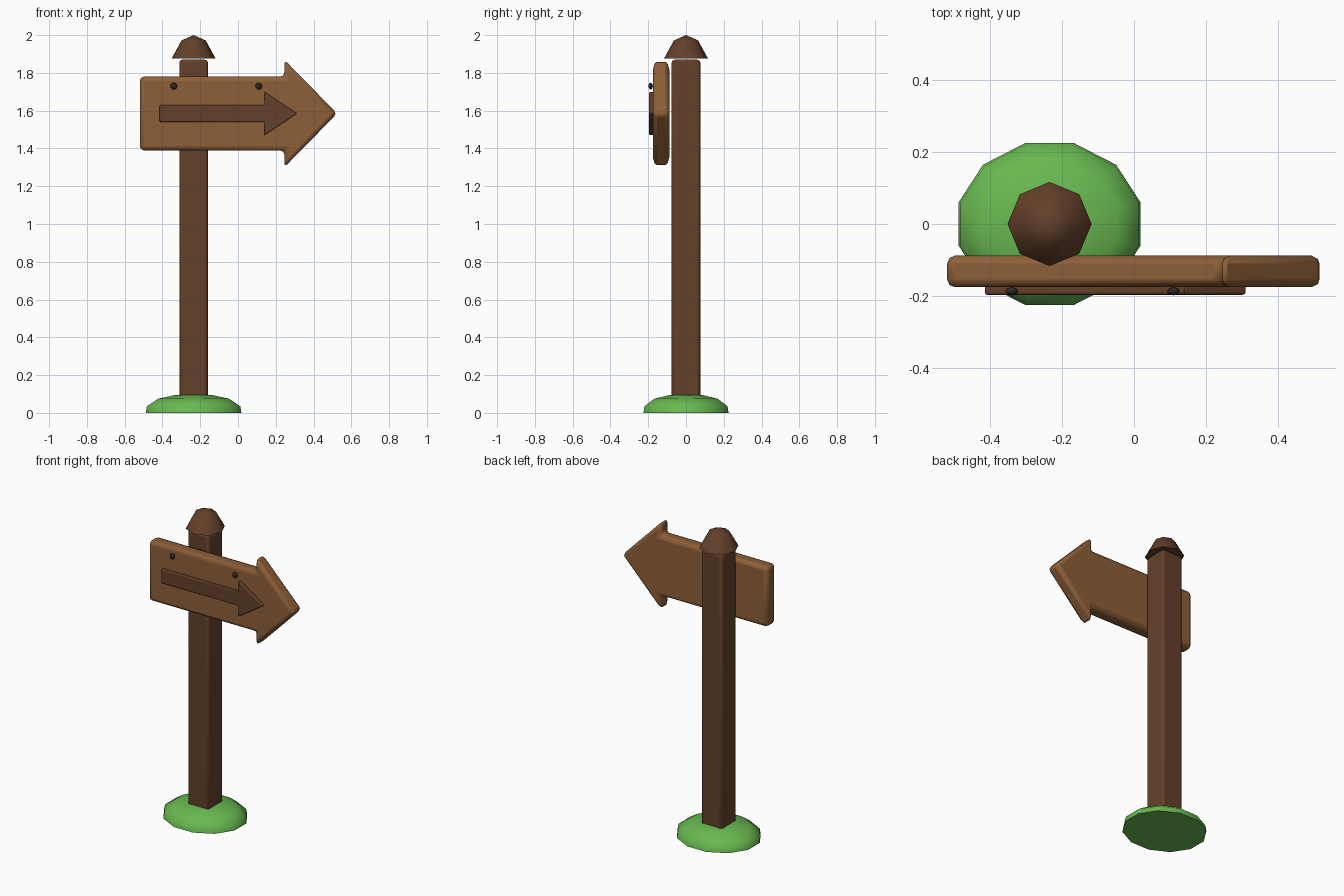
import bpy, bmesh
from math import cos, sin, pi, radians

if "Cube" in bpy.data.objects:
    bpy.data.objects.remove(bpy.data.objects["Cube"])

PX = -0.235  # post centre in x


def mat(name, rgb):
    m = bpy.data.materials.new(name)
    m.diffuse_color = (*rgb, 1)
    m.use_nodes = True
    m.node_tree.nodes["Principled BSDF"].inputs["Base Color"].default_value = m.diffuse_color
    return m


DARK = mat("dark_wood", (0.127, 0.051, 0.023))
WOOD = mat("board_wood", (0.27, 0.115, 0.04))
GREEN = mat("grass", (0.14, 0.48, 0.08))
IRON = mat("iron", (0.025, 0.02, 0.018))


def finish(name, bm, material, bevel=0, segments=2, angle=40):
    bmesh.ops.recalc_face_normals(bm, faces=bm.faces)
    me = bpy.data.meshes.new(name)
    bm.to_mesh(me)
    bm.free()
    me.materials.append(material)
    ob = bpy.data.objects.new(name, me)
    bpy.context.collection.objects.link(ob)
    bpy.ops.object.select_all(action='DESELECT')
    ob.select_set(True)
    bpy.context.view_layer.objects.active = ob
    if bevel:
        b = ob.modifiers.new("bevel", 'BEVEL')
        b.width, b.segments = bevel, segments
        b.limit_method = 'ANGLE'
        b.angle_limit = radians(30)
    bpy.ops.object.shade_smooth_by_angle(angle=radians(angle))
    return ob


def arrow(name, x0, xh, x1, zc, shaft, head, y0, y1, material, bevel):
    # arrow outline in the xz plane, extruded from y0 to y1
    pts = [(x0, -shaft), (xh, -shaft), (xh, -head), (x1, 0),
           (xh, head), (xh, shaft), (x0, shaft)]
    bm = bmesh.new()
    f = bm.faces.new([bm.verts.new((x, y0, zc + z)) for x, z in pts])
    ext = bmesh.ops.extrude_face_region(bm, geom=[f])["geom"]
    bmesh.ops.translate(bm, vec=(0, y1 - y0, 0),
                        verts=[v for v in ext if isinstance(v, bmesh.types.BMVert)])
    return finish(name, bm, material, bevel)


def lathe(name, profile, sides, start, squash, material, angle):
    # stacked rings (radius, z); last profile point is the apex
    bm = bmesh.new()
    rings = [[bm.verts.new((PX + r * cos(start + 2 * pi * i / sides),
                            r * squash * sin(start + 2 * pi * i / sides), z))
              for i in range(sides)] for r, z in profile[:-1]]
    apex = bm.verts.new((PX, 0, profile[-1][1]))
    bm.faces.new(rings[0])
    for i in range(sides):
        j = (i + 1) % sides
        for a, b in zip(rings, rings[1:]):
            bm.faces.new((a[i], a[j], b[j], b[i]))
        bm.faces.new((rings[-1][i], rings[-1][j], apex))
    return finish(name, bm, material, angle=angle)


# square post
bm = bmesh.new()
bmesh.ops.create_cube(bm, size=1)
bmesh.ops.scale(bm, vec=(0.152, 0.152, 1.865), verts=bm.verts)
bmesh.ops.translate(bm, vec=(PX, 0, 0.9375), verts=bm.verts)
finish("post", bm, DARK, 0.016)

# eight-sided cap
lathe("post_cap", [(0.117, 1.875), (0.064, 1.972), (0, 2.0)], 8, 0, 1, DARK, 40)

# grass mound
lathe("grass_mound", [(0.262, 0), (0.256, 0.035), (0.195, 0.075), (0.1, 0.095), (0, 0.1)],
      12, pi / 12, 0.89, GREEN, 50)

# sign board and raised arrow
arrow("sign_board", -0.52, 0.245, 0.525, 1.585, 0.195, 0.285, -0.176, -0.088, WOOD, 0.022)
arrow("raised_arrow", -0.415, 0.14, 0.313, 1.585, 0.045, 0.115, -0.197, -0.17, DARK, 0.006)

# nail heads
for side, x in (("left", -0.34), ("right", 0.11)):
    bm = bmesh.new()
    bmesh.ops.create_uvsphere(bm, u_segments=8, v_segments=6, radius=0.018)
    bmesh.ops.scale(bm, vec=(1, 0.65, 1), verts=bm.verts)
    bmesh.ops.translate(bm, vec=(x, -0.187, 1.73), verts=bm.verts)
    finish("nail_" + side, bm, IRON, angle=60)
